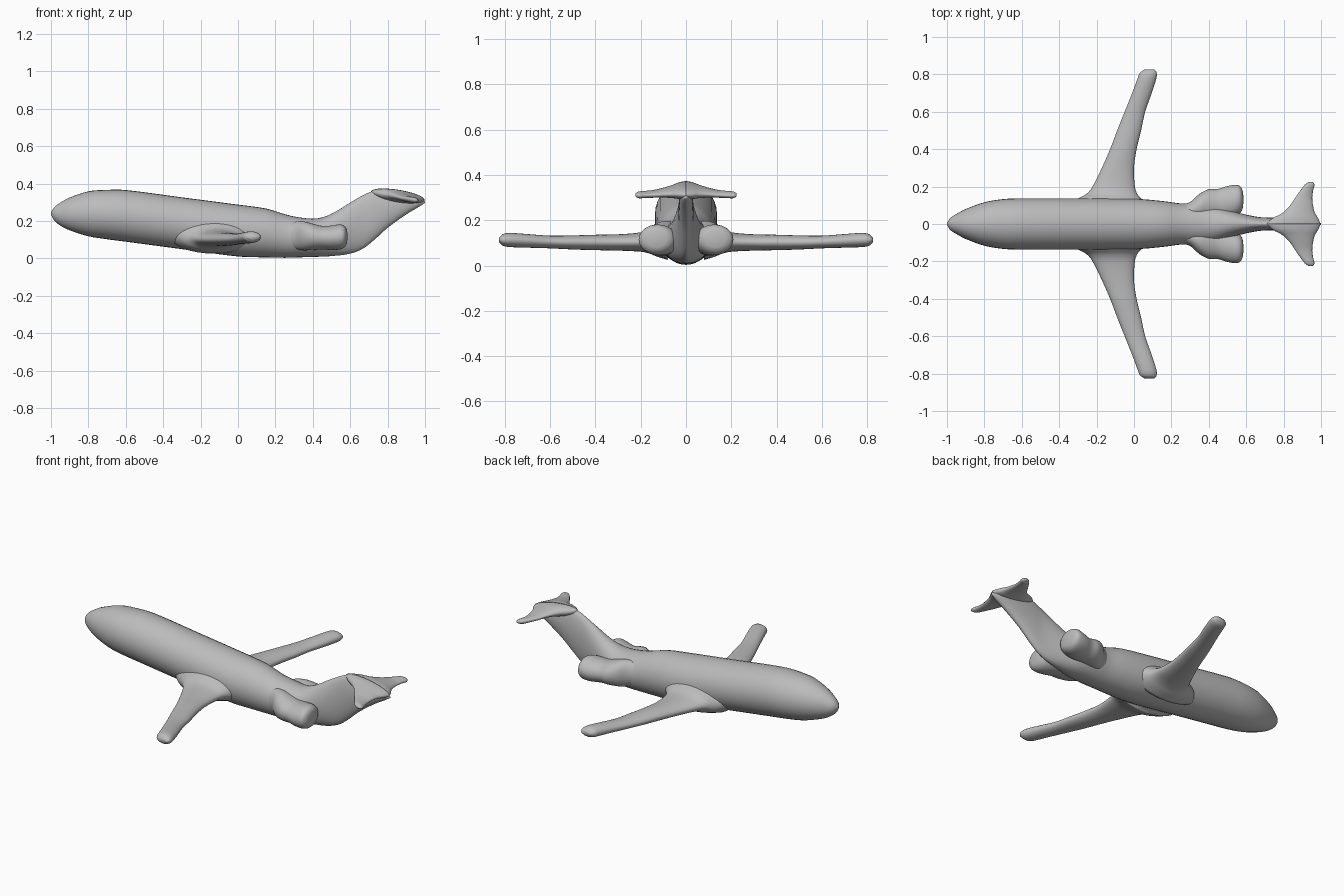
import bpy, bmesh, math
from mathutils import Vector

grey = bpy.data.materials.new("plain grey")
grey.diffuse_color = (0.5, 0.5, 0.5, 1)


def smooth_stations(stations, steps=4):
    """Monotone-ish cubic interpolation between the section stations."""
    n = len(stations)
    pts = [Vector(s) for s in stations]

    def slope(i):
        a, b = pts[max(i - 1, 0)], pts[min(i + 1, n - 1)]
        return (b - a) / max(b[0] - a[0], 1e-6)

    out = []
    for i in range(n - 1):
        p, q = pts[i], pts[i + 1]
        h = q[0] - p[0]
        for k in range(steps):
            t = k / steps
            out.append(p * (2*t**3 - 3*t**2 + 1) + slope(i) * h * (t**3 - 2*t**2 + t)
                       + q * (3*t**2 - 2*t**3) + slope(i + 1) * h * (t**3 - t**2))
    return out + [pts[-1]]


def loft(name, stations, place, sides=32):
    """Skin elliptical rings; place(station, cos, sin) gives a point."""
    bm = bmesh.new()
    rings = []
    for s in smooth_stations(stations):
        angles = [2 * math.pi * i / sides for i in range(sides)]
        rings.append([bm.verts.new(place(s, math.cos(a), math.sin(a))) for a in angles])
    for a, b in zip(rings, rings[1:]):
        for i in range(sides):
            j = (i + 1) % sides
            bm.faces.new((a[i], a[j], b[j], b[i]))
    bm.faces.new(rings[0])
    bm.faces.new(rings[-1])
    bmesh.ops.recalc_face_normals(bm, faces=bm.faces)
    mesh = bpy.data.meshes.new(name)
    bm.to_mesh(mesh)
    bm.free()
    mesh.materials.append(grey)
    mesh.polygons.foreach_set("use_smooth", [True] * len(mesh.polygons))
    obj = bpy.data.objects.new(name, mesh)
    bpy.context.collection.objects.link(obj)
    return obj


def mirrored(obj):
    """Mirror a part across the centre plane y = 0."""
    mod = obj.modifiers.new("mirror", 'MIRROR')
    mod.use_axis = (False, True, False)
    mod.use_mirror_merge = False


# Fuselage sweeping up into the tail fin: x, bottom, top, half width
body = [(-1, .236, .244, .004), (-.985, .205, .27, .03), (-.95, .175, .298, .053),
        (-.9, .15, .325, .08), (-.8, .118, .358, .116), (-.7, .102, .366, .133),
        (-.6, .089, .365, .137), (-.3, .049, .326, .137), (0, .01, .287, .135),
        (.15, .005, .266, .123), (.25, .003, .236, .11), (.32, .005, .22, .11),
        (.42, .008, .213, .1), (.5, .012, .238, .075), (.6, .025, .298, .05),
        (.67, .053, .338, .037), (.73, .1, .362, .034), (.8, .163, .365, .032),
        (.9, .235, .348, .028), (.97, .277, .325, .02), (1, .297, .303, .004)]
loft("fuselage_and_fin", body,
     lambda s, c, n: (s[0], c * s[3], (s[1] + s[2]) / 2 + n * (s[2] - s[1]) / 2))

# Wings with flared roots: y, leading x, trailing x, centre z, half thickness
wing = [(.08, -.36, .1, .12, .095), (.13, -.31, .045, .115, .075), (.16, -.255, .018, .108, .055),
        (.2, -.222, .005, .104, .043), (.3, -.172, 0, .102, .036), (.4, -.128, .014, .102, .034),
        (.5, -.09, .038, .102, .031), (.6, -.05, .06, .104, .028), (.7, -.01, .095, .109, .03),
        (.78, .02, .12, .113, .031), (.81, .033, .121, .113, .025), (.825, .055, .11, .113, .01)]


def across(s, c, n):
    return ((s[1] + s[2]) / 2 + c * (s[2] - s[1]) / 2, s[0], s[3] + n * s[4])


mirrored(loft("wings", wing, across))

# Engine pods: x, centre y, centre z, half width, half height
pod = [(.22, .06, .12, .03, .05), (.3, .07, .122, .048, .072), (.35, .09, .12, .071, .077),
       (.4, .1, .115, .086, .07), (.45, .104, .11, .084, .063), (.5, .115, .11, .088, .065),
       (.54, .125, .114, .084, .067), (.565, .13, .116, .074, .06),
       (.58, .13, .117, .05, .042), (.585, .13, .117, .018, .016)]
mirrored(loft("engine_pods", pod, lambda s, c, n: (s[0], s[1] + c * s[3], s[2] + n * s[4])))

# Tailplane, tilted down to the rear: y, leading x, trailing x, centre z, half thickness
tail = [(0, .71, .998, .333, .034), (.03, .74, .985, .331, .032), (.06, .795, .967, .327, .026),
        (.1, .835, .957, .322, .02), (.14, .862, .953, .317, .016), (.18, .89, .958, .314, .015),
        (.21, .913, .965, .312, .014), (.224, .932, .957, .312, .006)]


def tilted(s, c, n):
    x, y, z = across(s, c, n)
    return (x, y, z - .15 * (x - (s[1] + s[2]) / 2))


mirrored(loft("tailplane", tail, tilted))
